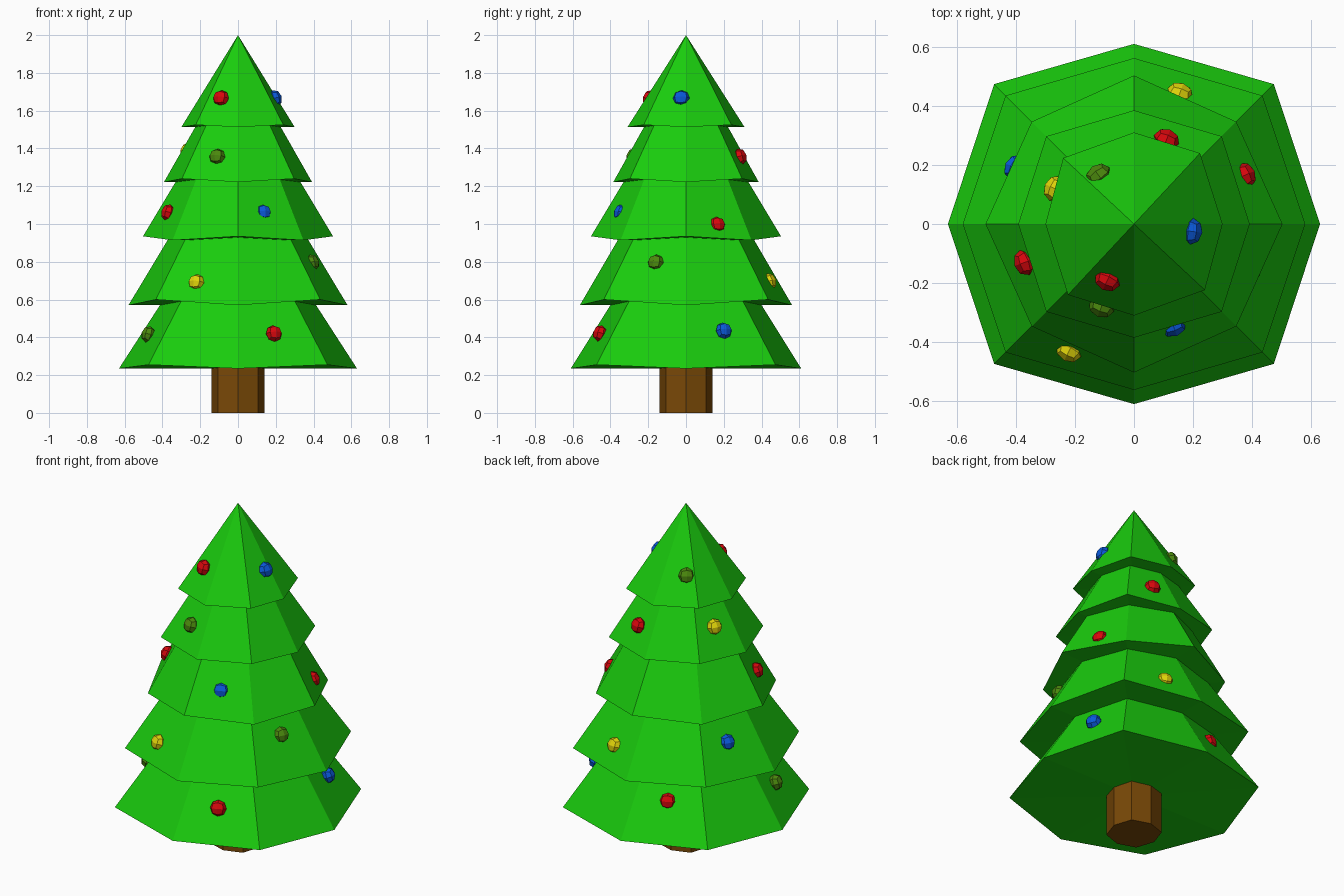
import bpy, bmesh
from math import sin, cos, pi, radians
from mathutils import Vector

if "Cube" in bpy.data.objects:
    bpy.data.objects.remove(bpy.data.objects["Cube"])


def material(name, rgb):
    m = bpy.data.materials.new(name)
    m.diffuse_color = (*rgb, 1)
    m.use_nodes = True
    m.node_tree.nodes["Principled BSDF"].inputs["Base Color"].default_value = m.diffuse_color
    return m


MATS = {
    "needles": material("needles", (0.01, 0.6, 0.004)),
    "bark": material("bark", (0.19, 0.065, 0.002)),
    "red": material("red", (0.68, 0.002, 0.004)),
    "blue": material("blue", (0.003, 0.1, 0.7)),
    "yellow": material("yellow", (0.75, 0.66, 0.003)),
    "olive": material("olive", (0.07, 0.25, 0.004)),
}


def finish(bm, name, mat):
    bmesh.ops.recalc_face_normals(bm, faces=bm.faces[:])
    me = bpy.data.meshes.new(name)
    bm.to_mesh(me)
    bm.free()
    me.materials.append(MATS[mat])
    ob = bpy.data.objects.new(name, me)
    bpy.context.collection.objects.link(ob)
    return ob


def octagon_body(name, mat, rx, ry, rd, za, zd, ratio, ztop, turn=0.0):
    """Eight-sided skirt; axis corners at height za, diagonal corners at zd."""
    bm = bmesh.new()
    base = []
    for i in range(8):
        a = i * pi / 4 + (turn if i % 2 else 0)
        r, z = (rd, zd) if i % 2 else ((rx, ry)[i // 2 % 2], za)
        base.append(bm.verts.new((r * cos(a), r * sin(a), z)))
    hub = bm.verts.new((0, 0, min(za, zd)))
    peak = bm.verts.new((0, 0, ztop))
    top = [bm.verts.new((v.co.x * ratio, v.co.y * ratio, ztop)) for v in base] if ratio else base
    for i in range(8):
        j = (i + 1) % 8
        bm.faces.new((base[j], base[i], hub))
        bm.faces.new((top[i], top[j], peak))
        if ratio:
            bm.faces.new((base[i], base[j], top[j], top[i]))
    finish(bm, name, mat)


# Branch tiers, bottom to top
octagon_body("tier_1", "needles", 0.63, 0.61, 0.67, 0.235, 0.255, 0.605, 0.62)
octagon_body("tier_2", "needles", 0.58, 0.562, 0.615, 0.57, 0.60, 0.585, 0.97)
octagon_body("tier_3", "needles", 0.503, 0.503, 0.49, 0.935, 0.914, 0.60, 1.27)
octagon_body("tier_4", "needles", 0.392, 0.385, 0.42, 1.222, 1.24, 0.51, 1.56)
octagon_body("tier_5", "needles", 0.30, 0.31, 0.328, 1.513, 1.525, 0, 2.0, radians(2))

# Trunk
octagon_body("trunk", "bark", 0.14, 0.14, 0.149, 0, 0, 1, 0.3)

# Baubles: subdivided cubes rounded into 24-sided balls, flattened against the branches
BAUBLES = [
    ("red", -0.09, -0.19, 1.665), ("blue", 0.195, -0.025, 1.665),
    ("olive", -0.12, 0.165, 1.665),
    ("red", 0.11, 0.285, 1.355), ("olive", -0.11, -0.28, 1.355),
    ("yellow", -0.268, 0.12, 1.385),
    ("red", -0.37, -0.13, 1.06), ("blue", 0.133, -0.345, 1.06),
    ("red", 0.375, 0.165, 0.995), ("olive", -0.14, 0.30, 1.085),
    ("yellow", -0.22, -0.43, 0.69), ("olive", 0.393, -0.16, 0.795),
    ("yellow", 0.155, 0.442, 0.695), ("blue", -0.402, 0.19, 0.765),
    ("olive", -0.475, -0.16, 0.415), ("red", 0.19, -0.455, 0.42),
    ("blue", 0.45, 0.2, 0.435), ("red", -0.177, 0.42, 0.445),
]
for n, (col, x, y, z) in enumerate(BAUBLES, 1):
    bm = bmesh.new()
    bmesh.ops.create_cube(bm, size=2)
    bmesh.ops.subdivide_edges(bm, edges=bm.edges[:], cuts=1, use_grid_fill=True)
    for v in bm.verts:
        v.co = v.co.normalized() * 0.045
        v.co.y *= 0.85
    ob = finish(bm, f"bauble_{n}", col)
    ob.location = (x, y, z)
    out = Vector((x, y, 0)).normalized() + Vector((0, 0, 0.3))
    ob.rotation_euler = out.to_track_quat('Y', 'Z').to_euler()
